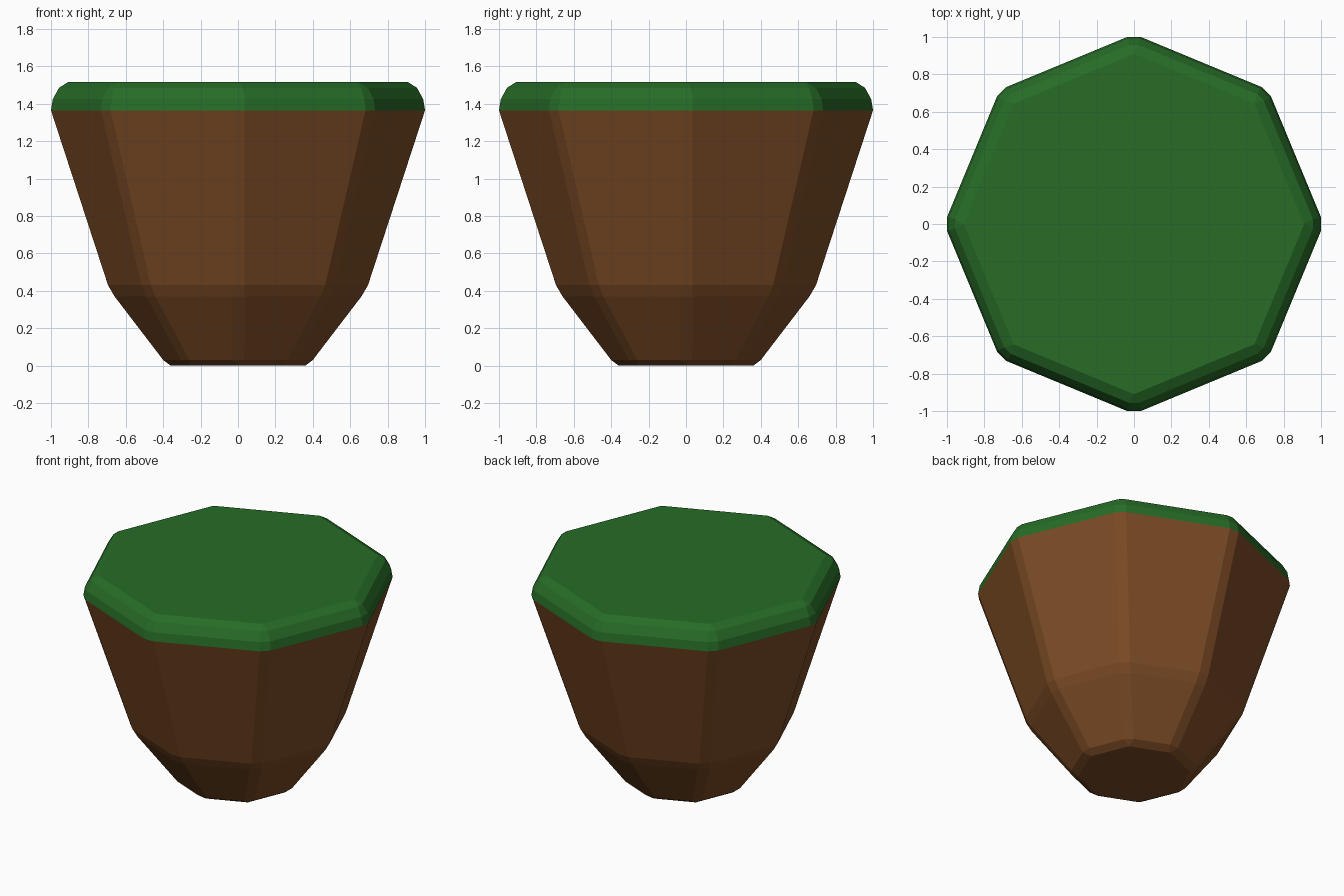
import bpy, bmesh, math

if "Cube" in bpy.data.objects:
    bpy.data.objects.remove(bpy.data.objects["Cube"])


def material(name, rgb):
    m = bpy.data.materials.new(name)
    m.diffuse_color = (*rgb, 1)
    m.use_nodes = True
    m.node_tree.nodes["Principled BSDF"].inputs["Base Color"].default_value = m.diffuse_color
    return m


earth = material("earth brown", (0.20, 0.07, 0.018))
grass = material("grass green", (0.02, 0.15, 0.02))

# Profile: height, corner distance, half width of the corner chamfer
profile = [(0.0, 0.36, 0.0), (0.03, 0.40, 0.033), (0.37, 0.66, 0.036),
           (0.43, 0.695, 0.036), (1.365, 1.0, 0.036), (1.425, 0.99, 0.036),
           (1.485, 0.957, 0.025), (1.515, 0.91, 0.0)]
GRASS_LINE = 1.365


def ring(bm, z, r, h):
    """Octagon ring with each corner cut to a narrow flat."""
    verts = []
    for i in range(8):
        a = i * math.pi / 4
        c, s = math.cos(a), math.sin(a)
        for t in (-h, h):
            verts.append(bm.verts.new((r * c - t * s, r * s + t * c, z)))
    return verts


# Faceted earth mound with a grass cap
bm = bmesh.new()
rings = [ring(bm, *p) for p in profile]
for lo, hi in zip(rings, rings[1:]):
    for i in range(16):
        j = (i + 1) % 16
        bm.faces.new((lo[i], lo[j], hi[j], hi[i]))
bm.faces.new(rings[0][::-1])
bm.faces.new(rings[-1])
bmesh.ops.remove_doubles(bm, verts=bm.verts, dist=0.0005)
bmesh.ops.recalc_face_normals(bm, faces=bm.faces)
for f in bm.faces:
    f.material_index = int(f.calc_center_median().z > GRASS_LINE)

mesh = bpy.data.meshes.new("ground_block")
bm.to_mesh(mesh)
bm.free()
mesh.materials.append(earth)
mesh.materials.append(grass)
bpy.context.collection.objects.link(bpy.data.objects.new("ground_block", mesh))
